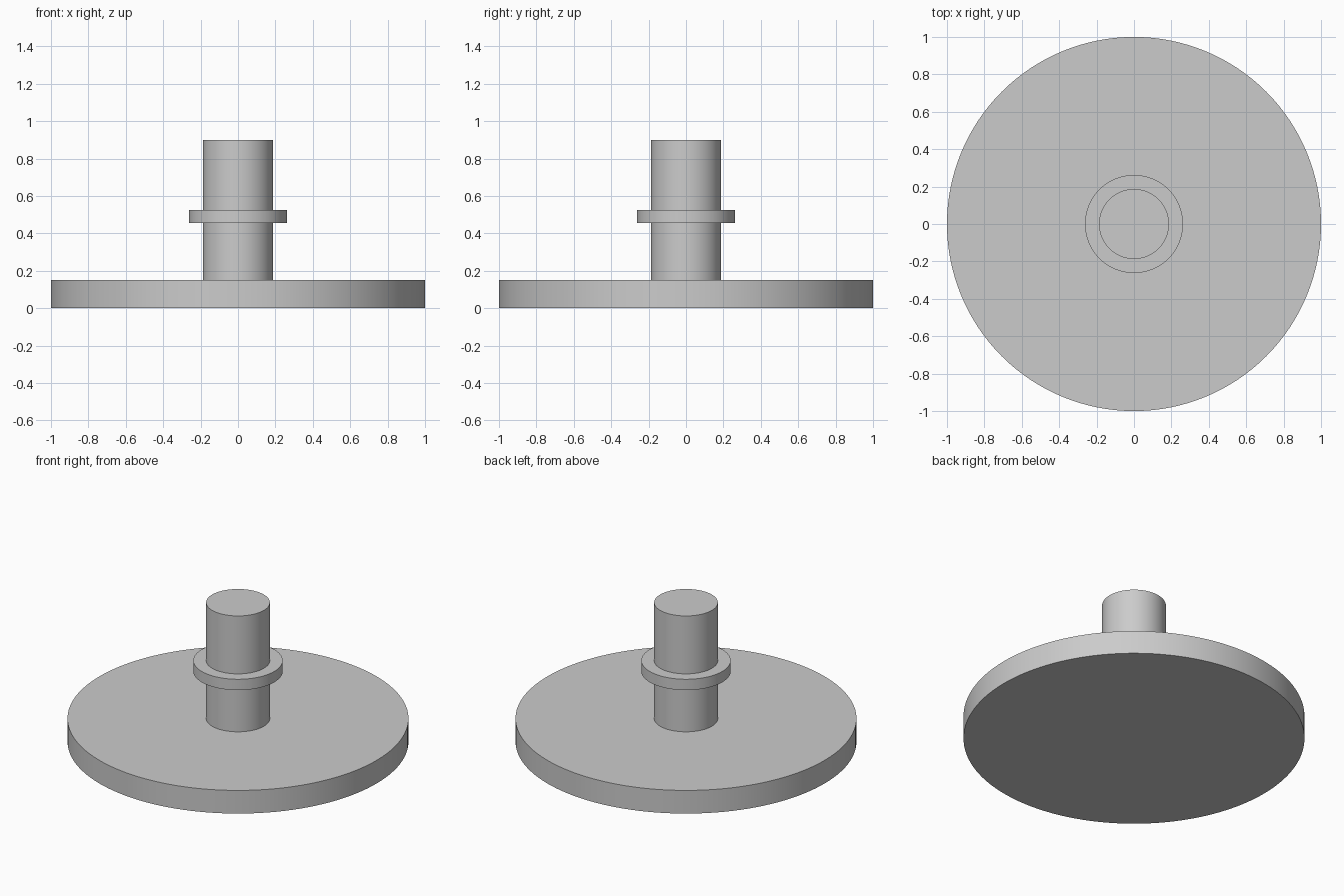
import bpy
import math

cube = bpy.data.objects.get("Cube")
if cube:
    bpy.data.objects.remove(cube, do_unlink=True)

# Single plain grey
GREY = (0.6, 0.6, 0.6, 1.0)
grey = bpy.data.materials.new("plain_grey")
grey.use_nodes = True
grey.diffuse_color = GREY
grey.node_tree.nodes["Principled BSDF"].inputs["Base Color"].default_value = GREY


def disc(name, radius, bottom, top, sides=128):
    """Upright cylinder between two heights, smooth around its side."""
    bpy.ops.mesh.primitive_cylinder_add(
        vertices=sides, radius=radius, depth=top - bottom,
        location=(0, 0, (bottom + top) / 2))
    part = bpy.context.object
    part.name = name
    part.data.materials.append(grey)
    bpy.ops.object.shade_smooth_by_angle(angle=math.radians(30))
    return part


# Wide round base, central shaft and the collar around it
disc("base_plate", 1.0, 0.0, 0.15)
disc("shaft", 0.187, 0.15, 0.9)
disc("collar", 0.262, 0.455, 0.525)
